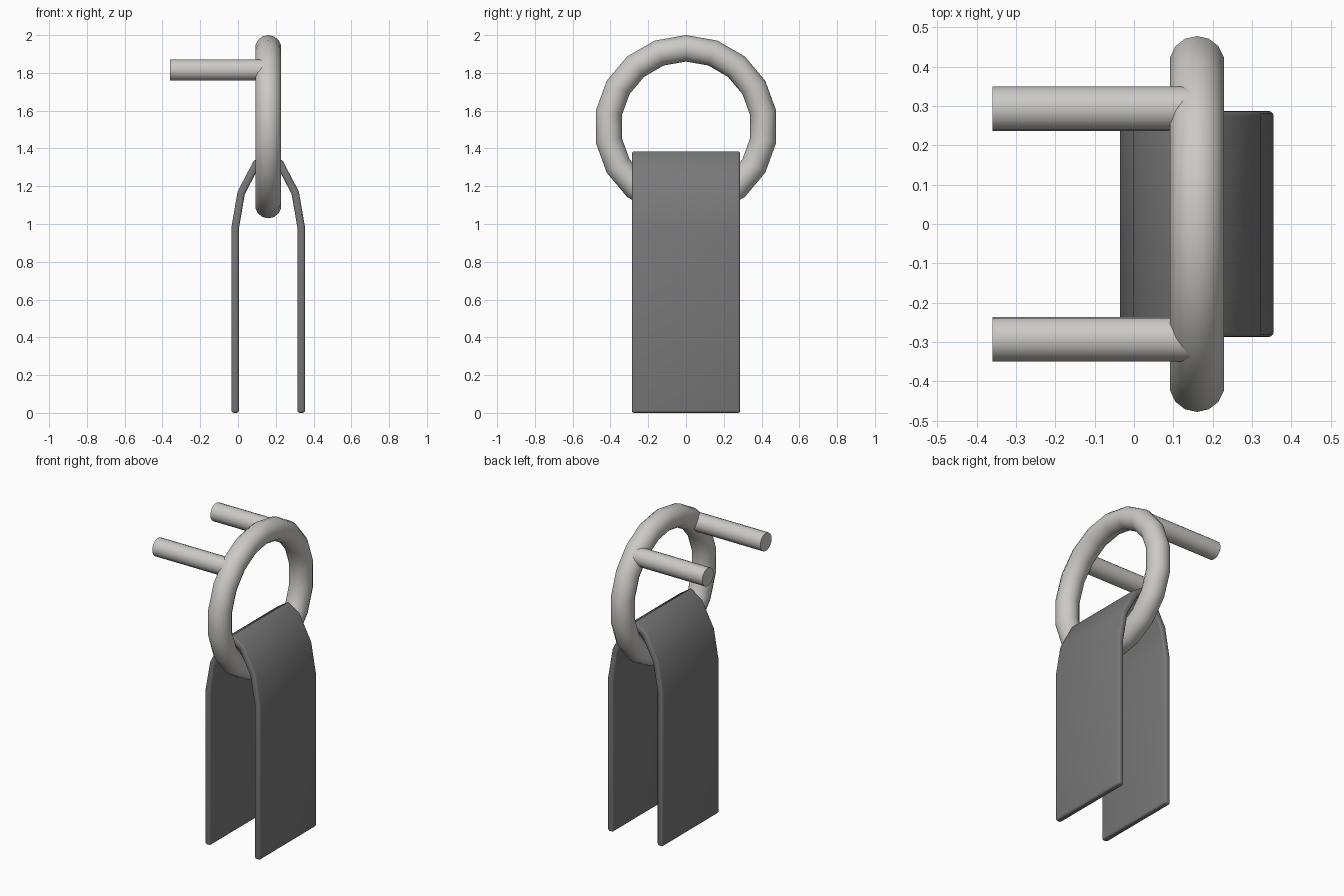
import bpy, bmesh, math

if "Cube" in bpy.data.objects:
    bpy.data.objects.remove(bpy.data.objects["Cube"])

CX = 0.16  # common x centre of the ring and strap


def material(name, rgb):
    m = bpy.data.materials.new(name)
    m.diffuse_color = (*rgb, 1)
    m.use_nodes = True
    m.node_tree.nodes["Principled BSDF"].inputs["Base Color"].default_value = m.diffuse_color
    return m


def finish(ob, name, mat, angle):
    ob.name = name
    ob.data.materials.append(mat)
    bpy.ops.object.select_all(action='DESELECT')
    ob.select_set(True)
    bpy.context.view_layer.objects.active = ob
    for mod in list(ob.modifiers):
        bpy.ops.object.modifier_apply(modifier=mod.name)
    bpy.ops.object.shade_smooth_by_angle(angle=math.radians(angle))


steel = material("light_steel", (0.60, 0.59, 0.56))
leather = material("dark_grey_strap", (0.19, 0.19, 0.19))

# ring standing in the YZ plane
bpy.ops.mesh.primitive_torus_add(major_radius=0.415, minor_radius=0.07,
                                 major_segments=18, minor_segments=14,
                                 location=(CX, 0, 1.515),
                                 rotation=(0, math.pi / 2, 0))
finish(bpy.context.object, "ring", steel, 40)

# two pegs from the ring toward -x
for side, label in ((-1, "front"), (1, "back")):
    bpy.ops.mesh.primitive_cylinder_add(vertices=18, radius=0.057, depth=0.52,
                                        location=(-0.10, side * 0.293, 1.815),
                                        rotation=(0, math.pi / 2, 0))
    finish(bpy.context.object, label + "_peg", steel, 40)

# folded strap: mirrored centre line, swept along y, thickened, edges rounded
half = [(0.175, 0.0), (0.175, 0.98), (0.143, 1.165), (0.062, 1.32)]
path = [(-x, z) for x, z in half] + [(0, 1.361)] + half[::-1]
bm = bmesh.new()
rows = [[bm.verts.new((CX + x, y, z)) for y in (-0.287, 0.287)] for x, z in path]
for a, b in zip(rows, rows[1:]):
    bm.faces.new((a[0], a[1], b[1], b[0]))
bmesh.ops.recalc_face_normals(bm, faces=bm.faces)
mesh = bpy.data.meshes.new("strap")
bm.to_mesh(mesh)
bm.free()
strap = bpy.data.objects.new("strap", mesh)
bpy.context.collection.objects.link(strap)
solid = strap.modifiers.new("thickness", 'SOLIDIFY')
solid.thickness = 0.04
solid.offset = 0
solid.use_even_offset = True
bevel = strap.modifiers.new("rounded_edges", 'BEVEL')
bevel.width = 0.013
bevel.segments = 3
bevel.limit_method = 'ANGLE'
bevel.angle_limit = math.radians(80)
finish(strap, "strap", leather, 35)
